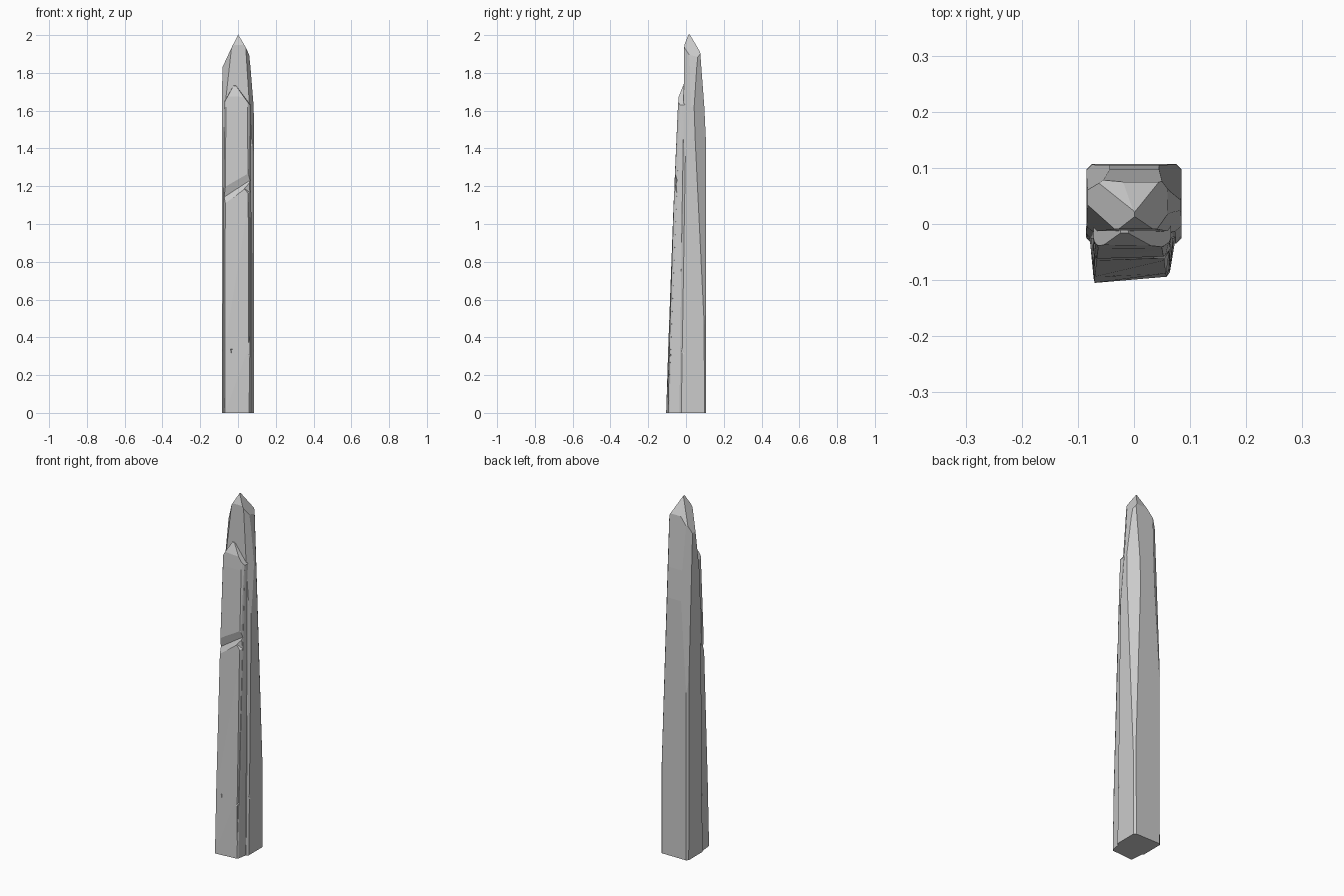
import bpy, bmesh
from mathutils import Vector

if "Cube" in bpy.data.objects:
    bpy.data.objects.remove(bpy.data.objects["Cube"])


def finish(bm, name):
    bmesh.ops.recalc_face_normals(bm, faces=bm.faces)
    mesh = bpy.data.meshes.new(name)
    bm.to_mesh(mesh)
    bm.free()
    ob = bpy.data.objects.new(name, mesh)
    bpy.context.collection.objects.link(ob)
    return ob


def hull(points):
    bm = bmesh.new()
    for p in points:
        bm.verts.new(p)
    res = bmesh.ops.convex_hull(bm, input=bm.verts[:])
    junk = [g for g in res["geom_interior"] if isinstance(g, bmesh.types.BMVert)]
    if junk:
        bmesh.ops.delete(bm, geom=junk, context='VERTS')
    bmesh.ops.dissolve_limit(bm, angle_limit=0.01, verts=bm.verts[:], edges=bm.edges[:])
    return bm


def ring(z, x0, x1, y0, y1, c):
    return [(x0 + c, y0, z), (x1 - c, y0, z), (x1, y0 + c, z), (x1, y1 - c, z),
            (x1 - c, y1, z), (x0 + c, y1, z), (x0, y1 - c, z), (x0, y0 + c, z)]


def chisel(bm, co, no):
    bmesh.ops.bisect_plane(bm, geom=bm.verts[:] + bm.edges[:] + bm.faces[:],
                           dist=1e-6, plane_co=co, plane_no=no, clear_outer=True)
    bmesh.ops.holes_fill(bm, edges=[e for e in bm.edges if e.is_boundary], sides=0)


def chisel3(bm, a, b, c):
    a, b, c = Vector(a), Vector(b), Vector(c)
    n = (b - a).cross(c - a)
    if n.dot(Vector((0, 0.03, 1.0)) - a) > 0:
        n = -n
    chisel(bm, a, n)


def combine(ob, other, op):
    m = ob.modifiers.new(op, 'BOOLEAN')
    m.operation, m.object, m.solver = op, other, 'EXACT'
    bpy.context.view_layer.objects.active = ob
    bpy.ops.object.modifier_apply(modifier=m.name)
    bpy.data.objects.remove(other)


# Tall rear slab
rear = hull(ring(0, -.085, .085, -.035, .107, .010)
            + ring(.7, -.086, .085, -.026, .107, .010)
            + ring(1.45, -.085, .085, -.012, .105, .010)
            + ring(1.62, -.084, .083, -.010, .097, .010)
            + ring(1.83, -.083, .066, -.010, .081, .008)
            + ring(2.03, -.080, .045, -.008, .066, .008))
# Pointed tip
for co, no in [((0, .02, 2), (-.9, .05, .44)), ((.002, .02, 2), (.88, .1, .48)),
               ((0, .022, 2), (0, .86, .51)), ((0, .012, 2), (0, -.93, .37)),
               ((-.035, .07, 1.90), (-.55, .65, .5))]:
    chisel(rear, co, no)
# Long worn corners
chisel3(rear, (.086, .103, .30), (.084, .045, 1.55), (.045, .105, 1.45))
chisel3(rear, (-.086, .100, .9), (-.084, .070, 1.6), (-.045, .097, 1.6))
chisel3(rear, (-.072, -.01, 1.62), (-.050, -.01, 1.8), (-.083, .03, 1.8))
chisel3(rear, (.064, -.01, 1.60), (.050, -.01, 1.8), (.068, .02, 1.8))
pillar = finish(rear, "rock_pillar")


# Shorter front slab, tapering upward
def slab_ring(z, xl, xr, yl, yr):
    return [(xl, yl, z), (xr - .006, yr - .002, z), (xr, yr + .006, z),
            (xr + .010, -.025, z), (xr + .010, .02, z), (xl - .009, .02, z),
            (xl - .009, -.025, z), (xl - .002, yl + .008, z)]


front = hull(slab_ring(0, -.070, .064, -.105, -.092)
             + slab_ring(.35, -.070, .063, -.094, -.086)
             + slab_ring(1.10, -.067, .060, -.066, -.063)
             + slab_ring(1.60, -.064, .056, -.043, -.042)
             + slab_ring(1.76, -.062, .054, -.031, -.031))
for co, no in [((-.022, -.02, 1.735), (-.88, -.05, .5)), ((-.012, -.02, 1.733), (.8, -.1, .6)),
               ((-.02, -.02, 1.73), (0, -.25, .97)), ((-.02, -.040, 1.67), (0, -.93, .36))]:
    chisel(front, co, no)
slab = finish(front, "front_slab")

# Diagonal break, edge chip and small cracks
cutters = [
    [(-.1, -.075, 1.07), (-.1, -.066, 1.19), (-.1, -.049, 1.125),
     (.1, -.075, 1.21), (.1, -.061, 1.31), (.1, -.046, 1.255)],
    [(.018, -.066, 1.20), (.085, -.085, 1.10), (.085, -.040, 1.15),
     (.085, -.045, 1.24), (.085, -.085, 1.24)],
    [(-.050, -.105, .345), (-.005, -.105, .345), (-.032, -.105, .26), (-.036, -.089, .335)],
    [(.085, -.10, .34), (.085, -.08, .28), (.040, -.10, .29), (.061, -.078, .31)],
]
for pts in cutters:
    combine(slab, finish(hull(pts), "chip_cutter"), 'DIFFERENCE')
combine(pillar, slab, 'UNION')

# Chips on the side faces
for s in (1, -1):
    chip = [(s * .092, -.045, .36), (s * .092, .0, .28), (s * .092, .02, .30),
            (s * .092, -.01, .38), (s * .081, -.022, .325)]
    combine(pillar, finish(hull(chip), "chip_cutter"), 'DIFFERENCE')
